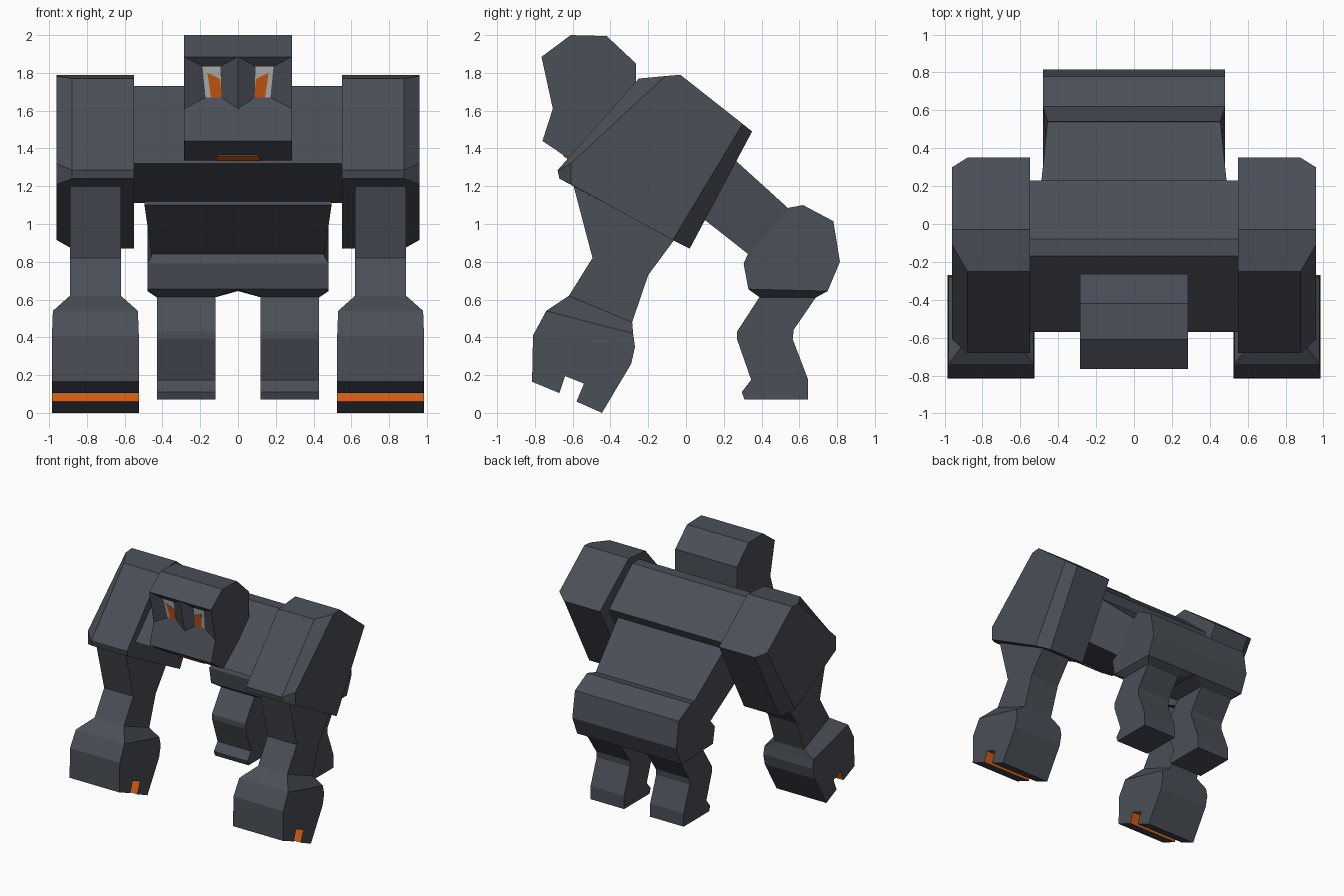
import bpy, bmesh

if "Cube" in bpy.data.objects:
    bpy.data.objects.remove(bpy.data.objects["Cube"])


def material(name, rgb):
    m = bpy.data.materials.new(name)
    m.diffuse_color = (*rgb, 1)
    m.use_nodes = True
    m.node_tree.nodes["Principled BSDF"].inputs["Base Color"].default_value = m.diffuse_color
    return m


STONE = material("dark stone", (0.068, 0.077, 0.095))
ORANGE = material("glowing orange", (0.65, 0.105, 0.006))
PALE = material("pale eye grey", (0.48, 0.49, 0.49))


def finish(name, bm, mirror=False, mats=(STONE,)):
    bmesh.ops.remove_doubles(bm, verts=bm.verts, dist=0.0005)
    bmesh.ops.recalc_face_normals(bm, faces=bm.faces)
    me = bpy.data.meshes.new(name)
    bm.to_mesh(me)
    bm.free()
    for m in mats:
        me.materials.append(m)
    ob = bpy.data.objects.new(name, me)
    bpy.context.collection.objects.link(ob)
    if mirror:
        mod = ob.modifiers.new("mirror", 'MIRROR')
        mod.use_mirror_merge = False
    return ob


def loft(name, rings, mirror=False, accent=(), skip=(), extra=None, mats=(STONE,)):
    """Skin closed rings of points; accent = side indices in colour 1, skip = sides left open."""
    bm = bmesh.new()
    rows = [[bm.verts.new(p) for p in r] for r in rings]
    n = len(rows[0])
    for a, b in zip(rows, rows[1:]):
        for i in range(n):
            if i in skip:
                continue
            j = (i + 1) % n
            f = bm.faces.new((a[i], a[j], b[j], b[i]))
            f.material_index = 1 if i in accent else 0
    bm.faces.new(rows[0])
    bm.faces.new(rows[-1])
    if extra:
        extra(bm)
    return finish(name, bm, mirror, mats)


def prism(name, profile, x0, x1, **kw):
    """Side profile (y, z) extruded across x."""
    return loft(name, [[(x, y, z) for y, z in profile] for x in (x0, x1)], **kw)


def limb(name, sections, **kw):
    """Stack of rectangular sections: front y, z, back y, z, inner x, outer x."""
    return loft(name, [[(a, yf, zf), (b, yf, zf), (b, yb, zb), (a, yb, zb)]
                       for yf, zf, yb, zb, a, b in sections], mirror=True, **kw)


# Chest bar between the shoulders
prism("chest", [(-.57, 1.32), (-.17, 1.73), (-.08, 1.73), (.23, 1.465), (.04, 1.11)], -.57, .57)

# Shoulders with chamfered outer edges
inner = [(-.25, 1.77), (-.03, 1.79), (.35, 1.49), (.02, .87), (-.67, 1.24), (-.68, 1.285)]
outer = [(-.11, 1.783), (-.03, 1.79), (.30, 1.53), (-.07, .915), (-.61, 1.21), (-.61, 1.32)]
loft("shoulder", [[(x, y, z) for y, z in p]
                  for x, p in ((.55, inner), (.88, inner), (.96, outer))], mirror=True)

# Arms flaring into fists
limb("arm", [(-.60, 1.22, .0, 1.0, .62, .89),
             (-.495, .82, -.20, .73, .62, .89),
             (-.62, .62, -.285, .48, .62, .89),
             (-.74, .54, -.28, .42, .53, .98),
             (-.81, .41, -.27, .35, .525, .985)])
prism("fist", [(-.81, .41), (-.815, .165), (-.67, .105), (-.64, .195), (-.54, .155),
               (-.58, .06), (-.445, 0), (-.29, .26), (-.27, .35)],
      .525, .985, mirror=True, accent=(2, 3, 4), mats=(STONE, ORANGE))

# Waist tapering back to the pelvis
loft("waist", [[(-w, ya, za), (w, ya, za), (w, yb, zb), (-w, yb, zb)]
               for w, ya, za, yb, zb in ((.495, .17, 1.42, .0, 1.10),
                                         (.45, .60, 1.03, .40, .785))])

# Pelvis, narrower along its front edge
pelvis = [(.54, 1.085, .455), (.62, 1.10, .48), (.78, 1.015, .48), (.815, .80, .48),
          (.75, .645, .48), (.33, .655, .48), (.305, .79, .48), (.325, .835, .455)]
loft("pelvis", [[(s * w, y, z) for y, z, w in pelvis] for s in (-1, 1)])
limb("hip", [(.33, .655, .75, .645, 0, .48), (.39, .612, .69, .612, .12, .43)])

# Legs with short feet
prism("leg", [(.39, .615), (.27, .43), (.27, .39), (.345, .175), (.295, .11), (.31, .07),
              (.645, .07), (.645, .18), (.565, .39), (.57, .44), (.69, .615)],
      .12, .43, mirror=True)


# Face: sunken eye sockets leave a nose ridge in the middle
def face_y(z, depth=0.0):
    return -.765 + (1.885 - z) / .275 * .06 + depth


SOCKET = .035


def carve_face(bm):
    for s in (-1, 1):
        rim = [bm.verts.new((s * x, face_y(z), z))
               for x, z in ((.285, 1.885), (0, 1.885), (0, 1.61), (.285, 1.61))]
        eye = [bm.verts.new((s * x, face_y(z, SOCKET), z))
               for x, z in ((.188, 1.835), (.093, 1.835), (.088, 1.67), (.172, 1.67))]
        for i in range(4):
            j = (i + 1) % 4
            bm.faces.new((rim[i], rim[j], eye[j], eye[i]))
        bm.faces.new(eye).material_index = 1


prism("head", [(-.765, 1.885), (-.705, 1.61), (-.76, 1.44), (-.605, 1.335), (-.265, 1.60),
               (-.265, 1.85), (-.42, 1.995), (-.61, 2.0)],
      -.285, .285, skip=(0,), extra=carve_face, mats=(STONE, PALE))

# Glowing pupils
pupil = [(.162, 1.80), (.095, 1.768), (.086, 1.67), (.143, 1.67)]
loft("pupil", [[(x, face_y(z, SOCKET - d), z) for x, z in pupil] for d in (0.001, .005)],
     mirror=True, mats=(ORANGE,))

# Mouth plate under the jaw
mouth = [(-.12, -.61, 1.338), (.12, -.61, 1.338), (.105, -.649, 1.365), (-.105, -.649, 1.365)]
loft("mouth", [[(x, y - d * .56, z - d * .83) for x, y, z in mouth] for d in (0, .005)],
     mats=(ORANGE,))
